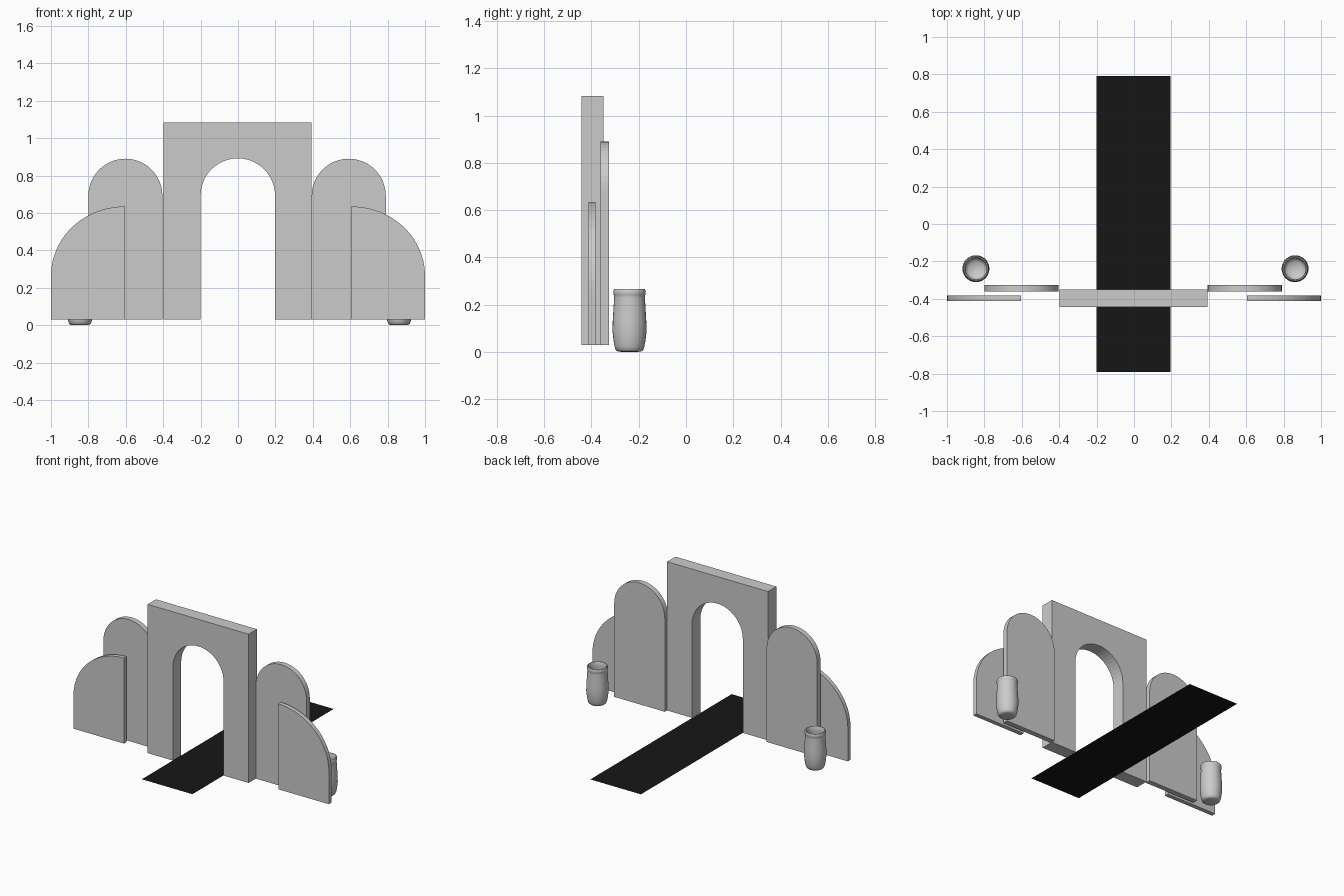
import bpy, bmesh
from math import cos, sin, pi, radians

if "Cube" in bpy.data.objects:
    bpy.data.objects.remove(bpy.data.objects["Cube"])


def arc(cx, cz, rx, rz, a0, a1, n):
    """Points along an elliptical arc in the x-z plane (angles in degrees)."""
    steps = [radians(a0 + (a1 - a0) * i / n) for i in range(n + 1)]
    return [(cx + rx * cos(a), cz + rz * sin(a)) for a in steps]


def finish(name, bm):
    bmesh.ops.recalc_face_normals(bm, faces=bm.faces)
    mesh = bpy.data.meshes.new(name)
    bm.to_mesh(mesh)
    bm.free()
    ob = bpy.data.objects.new(name, mesh)
    bpy.context.collection.objects.link(ob)
    return ob


def panel(name, outline, y0, y1):
    """Extrude an x-z outline from y0 to y1."""
    bm = bmesh.new()
    face = bm.faces.new([bm.verts.new((x, y0, z)) for x, z in outline])
    ext = bmesh.ops.extrude_face_region(bm, geom=[face])
    moved = [g for g in ext["geom"] if isinstance(g, bmesh.types.BMVert)]
    bmesh.ops.translate(bm, verts=moved, vec=(0, y1 - y0, 0))
    return finish(name, bm)


def vase(name, x, y, profile, n=32):
    """Lathe a radius-height profile that is closed at both ends."""
    bm = bmesh.new()
    rings = [[bm.verts.new((x + r * cos(2 * pi * i / n), y + r * sin(2 * pi * i / n), z))
              for i in range(n)] for r, z in profile]
    for a, b in zip(rings, rings[1:]):
        for i in range(n):
            j = (i + 1) % n
            bm.faces.new((a[i], a[j], b[j], b[i]))
    bm.faces.new(rings[0])
    bm.faces.new(rings[-1])
    ob = finish(name, bm)
    bpy.ops.object.select_all(action='DESELECT')
    ob.select_set(True)
    bpy.context.view_layer.objects.active = ob
    bpy.ops.object.shade_smooth_by_angle(angle=radians(50))


BASE = 0.03

# Central gateway with arched opening
gate = [(-0.397, BASE), (-0.397, 1.083), (0.393, 1.083), (0.393, BASE), (0.198, BASE)]
gate += arc(-0.001, 0.693, 0.199, 0.199, 0, 180, 24) + [(-0.2, BASE)]
panel("arch_gateway", gate, -0.443, -0.35)

for side, s, cx in (("left", -1, -0.602), ("right", 1, 0.592)):
    # Round-topped panel behind the gateway
    r = 0.198
    pts = [(cx - r, BASE), (cx + r, BASE)] + arc(cx, 0.692, r, r, 0, 180, 24)
    panel(side + "_round_panel", pts, -0.362, -0.325)
    # Low outer panel with quarter-round shoulder
    pts = [(s * 0.605, BASE), (s * 1.0, BASE)]
    pts += [(s * x, z) for x, z in arc(0.605, 0.265, 0.395, 0.37, 0, 90, 14)]
    panel(side + "_quarter_panel", pts, -0.412, -0.382)

# Hollow floor vases
vase_profile = [(0.030, 0.0), (0.050, 0.001), (0.058, 0.008), (0.063, 0.022), (0.068, 0.05),
                (0.072, 0.088), (0.071, 0.13), (0.068, 0.18), (0.065, 0.23), (0.065, 0.238),
                (0.068, 0.244), (0.068, 0.260), (0.065, 0.265), (0.060, 0.265), (0.057, 0.260),
                (0.057, 0.23), (0.062, 0.16), (0.063, 0.09), (0.056, 0.03), (0.040, 0.014)]
vase("left_vase", -0.845, -0.239, vase_profile)
vase("right_vase", 0.861, -0.239, vase_profile)

# Black carpet runner through the arch
bm = bmesh.new()
bm.faces.new([bm.verts.new((x, y, BASE)) for x, y in
              ((-0.2, -0.79), (0.196, -0.79), (0.196, 0.79), (-0.2, 0.79))])
runner = finish("carpet_runner", bm)
black = bpy.data.materials.new("black")
black.diffuse_color = (0.008, 0.008, 0.008, 1)
black.use_nodes = True
black.node_tree.nodes["Principled BSDF"].inputs["Base Color"].default_value = black.diffuse_color
runner.data.materials.append(black)
